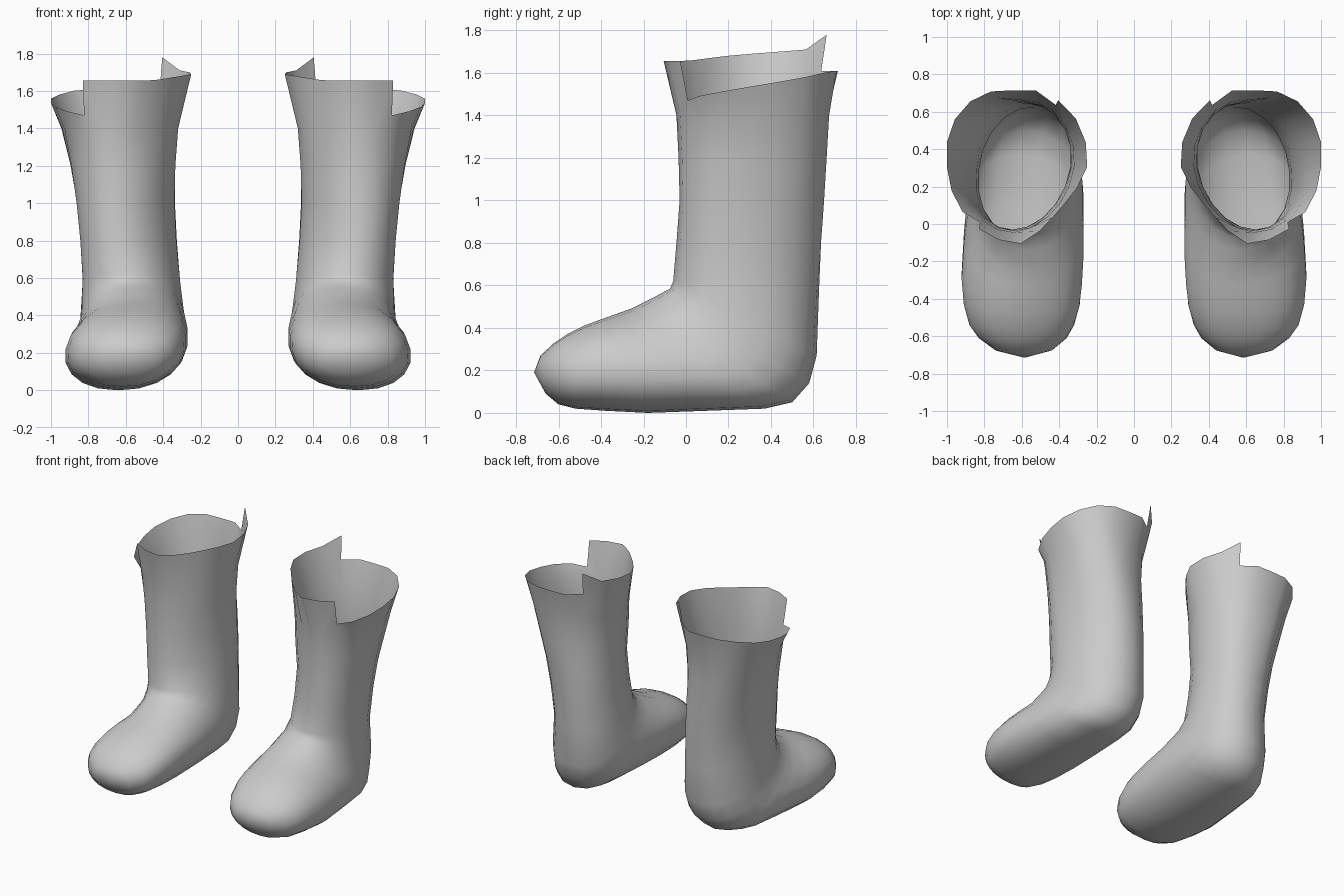
import bpy
import bmesh
from math import sin, cos, tau
from mathutils import Vector

if "Cube" in bpy.data.objects:
    bpy.data.objects.remove(bpy.data.objects["Cube"], do_unlink=True)

# One plain grey for everything
grey = bpy.data.materials.new("plain grey")
grey.use_nodes = True
colour = (0.6, 0.6, 0.6, 1.0)
grey.diffuse_color = colour
grey.node_tree.nodes["Principled BSDF"].inputs["Base Color"].default_value = colour

SIDES = 20
FRONT_STEP, BACK_STEP = 2, 12      # columns where the torn rim jumps in height

# Cross-sections from the rim, round the heel, to the toe:
# middle x, half width, x lean, front (y, z), back (y, z),
# and for the shaft the swelling of the outer back, inner back and inner front
SHAFT = [
    (.625, .375, -.02, (-.105, 1.67), (.715, 1.6), (.06, .08, -.2)),
    (.63, .31, .01, (-.045, 1.4), (.665, 1.4), (.13, .03, -.05)),
    (.615, .28, .03, (-.035, 1.2), (.65, 1.2), (.15, 0, 0)),
    (.6, .26, .05, (-.03, 1), (.64, 1), (.14, 0, 0)),
    (.585, .255, .05, (-.045, .8), (.635, .8), (.09, 0, 0)),
    (.57, .26, .04, (-.06, .62), (.625, .55), (.03, 0, 0)),
]
FOOT = [
    (.565, .275, .02, (-.075, .585), (.615, .27)),
    (.56, .285, 0, (-.14, .55), (.58, .14)),
    (.57, .3, -.02, (-.2, .52), (.5, .05)),
    (.58, .31, -.04, (-.26, .49), (.37, .02)),
    (.59, .32, -.04, (-.33, .465), (.1, .01)),
    (.6, .322, -.04, (-.4, .44), (-.18, 0)),
    (.6, .31, -.03, (-.48, .41), (-.38, .01)),
    (.6, .28, -.02, (-.56, .37), (-.52, .02)),
    (.595, .235, -.01, (-.62, .33), (-.6, .04)),
    (.59, .155, 0, (-.685, .27), (-.66, .09)),
]
TOE_TIP = (.585, -.715, .19)


def power(value, exponent):
    return abs(value) ** exponent * (1 if value > 0 else -1)


def ring_points(section, roundness):
    """Points of one closed cross-section, starting at the front."""
    mid, half, lean, front, back = section[:5]
    swelling = (0, *section[5]) if len(section) > 5 else (0, 0, 0, 0)
    points = []
    for i in range(SIDES):
        angle = tau * i / SIDES
        scale = 1 + swelling[4 * i // SIDES] * abs(sin(2 * angle))
        across = power(sin(angle), roundness) * scale
        along = power(cos(angle), roundness) * scale
        blend = (1 - along) / 2
        points.append(Vector((mid + half * across + lean * along,
                              front[0] + (back[0] - front[0]) * blend,
                              front[1] + (back[1] - front[1]) * blend)))
    return points


def low_height(column):
    """Rim on the outer side, rising toward the back."""
    return min(1.47 + .022 * (column - FRONT_STEP), 1.61)


def high_height(column):
    """Rim on the inner side and the front, with a peak at the back."""
    return 1.78 if column == BACK_STEP else max(1.72 - .01 * (column - BACK_STEP), 1.655)


def build_boot(name, side):
    bm = bmesh.new()

    def vert(p):
        return bm.verts.new((p.x * side, p.y, p.z))

    sections = [ring_points(s, 1) for s in SHAFT] + [ring_points(s, .92) for s in FOOT]
    rim, below = sections[0], sections[1]
    rings = [[vert(p) for p in points] for points in sections[1:]]

    # Walls of the shaft and foot
    for upper, lower in zip(rings, rings[1:]):
        for i in range(SIDES):
            j = (i + 1) % SIDES
            bm.faces.new((upper[i], upper[j], lower[j], lower[i]))

    # Toe cap
    tip = vert(Vector(TOE_TIP))
    for i in range(SIDES):
        bm.faces.new((rings[-1][i], rings[-1][(i + 1) % SIDES], tip))

    # Flared rim with two upright steps
    low, high = {}, {}
    for c in range(FRONT_STEP, FRONT_STEP + SIDES + 1):
        i = c % SIDES
        if c >= BACK_STEP:
            high[i] = vert(Vector((rim[i].x, rim[i].y, high_height(c))))
        if c <= BACK_STEP:
            z = low_height(c)
            top = Vector((rim[i].x, rim[i].y, z))
            if c in (FRONT_STEP, BACK_STEP):
                full = high_height(BACK_STEP if c == BACK_STEP else FRONT_STEP + SIDES)
                base = below[i]
                top = base.lerp(Vector((rim[i].x, rim[i].y, full)), (z - base.z) / (full - base.z))
            low[i] = vert(top)
    for c in range(FRONT_STEP, FRONT_STEP + SIDES):
        i, j = c % SIDES, (c + 1) % SIDES
        base = [rings[0][j], rings[0][i]]
        if c < BACK_STEP:
            bm.faces.new([low[i], low[j]] + base)
        else:
            left = [low[i]] if i == BACK_STEP else []
            right = [low[j]] if j == FRONT_STEP else []
            bm.faces.new(left + [high[i], high[j]] + right + base)

    bmesh.ops.recalc_face_normals(bm, faces=bm.faces)
    # The shaft is open, so make sure the toe points outward
    bm.normal_update()
    if sum(f.normal.y for f in tip.link_faces) > 0:
        bmesh.ops.reverse_faces(bm, faces=bm.faces)
    for face in bm.faces:
        face.smooth = True
    mesh = bpy.data.meshes.new(name)
    bm.to_mesh(mesh)
    bm.free()
    mesh.materials.append(grey)
    boot = bpy.data.objects.new(name, mesh)
    bpy.context.collection.objects.link(boot)


build_boot("left_boot", 1)
build_boot("right_boot", -1)
